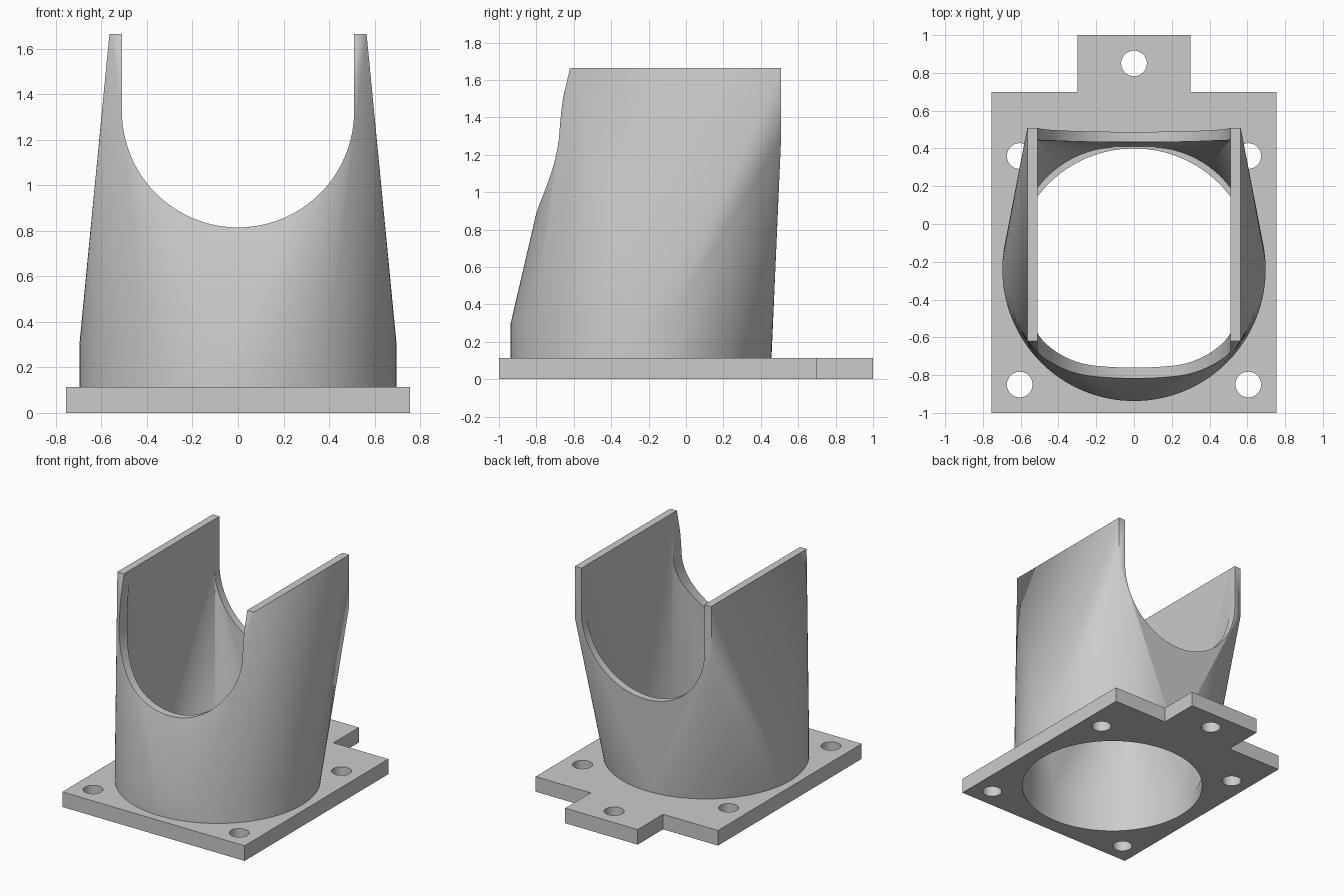
import bpy, bmesh, math
from mathutils import Matrix, Vector

cube = bpy.data.objects.get("Cube")
if cube:
    bpy.data.objects.remove(cube, do_unlink=True)

grey = bpy.data.materials.new("light_grey_plastic")
grey.use_nodes = True
grey.diffuse_color = (0.6, 0.6, 0.6, 1)
grey.node_tree.nodes["Principled BSDF"].inputs["Base Color"].default_value = (0.6, 0.6, 0.6, 1)

PLATE_TOP, HEIGHT = 0.113, 1.665
DUCT_Y = -0.24
SADDLE_R, SADDLE_Z = 0.51, 1.325


def make_object(name, bm):
    bmesh.ops.recalc_face_normals(bm, faces=bm.faces)
    mesh = bpy.data.meshes.new(name)
    bm.to_mesh(mesh)
    bm.free()
    mesh.materials.append(grey)
    obj = bpy.data.objects.new(name, mesh)
    bpy.context.collection.objects.link(obj)
    return obj


def circle(radius, x, y, count):
    steps = [math.tau * i / count for i in range(count)]
    return [(x + radius * math.cos(a), y + radius * math.sin(a)) for a in steps]


def prism(name, outline, low, high, turn=Matrix()):
    """Extrude a flat outline from low to high, then turn it."""
    bm = bmesh.new()
    face = bm.faces.new([bm.verts.new((x, y, low)) for x, y in outline])
    top = bmesh.ops.extrude_face_region(bm, geom=[face])["geom"]
    bmesh.ops.translate(bm, vec=(0, 0, high - low),
                        verts=[v for v in top if isinstance(v, bmesh.types.BMVert)])
    bm.transform(turn)
    return make_object(name, bm)


def round_to_square(name, radius, bottom, half_width, front, back, top):
    """Convex skin from a short round collar to a rectangular block."""
    bm = bmesh.new()
    points = [(x, y, z) for z in (bottom, 0.3) for x, y in circle(radius, 0, DUCT_Y, 128)]
    points += [(x, y, z) for x in (-half_width, half_width)
               for y in (front, back) for z in (1.28, top)]
    for p in points:
        bm.verts.new(p)
    bmesh.ops.convex_hull(bm, input=bm.verts)
    loose = [v for v in bm.verts if not v.link_faces]
    bmesh.ops.delete(bm, geom=loose, context='VERTS')
    bmesh.ops.dissolve_limit(bm, angle_limit=0.001, verts=bm.verts, edges=bm.edges)
    return make_object(name, bm)


def cut(target, cutter):
    mod = target.modifiers.new("cut", 'BOOLEAN')
    mod.operation, mod.solver, mod.object = 'DIFFERENCE', 'EXACT', cutter
    bpy.context.view_layer.objects.active = target
    bpy.ops.object.modifier_apply(modifier=mod.name)
    bpy.data.objects.remove(cutter, do_unlink=True)


# Mounting plate with a rear tab
half = [(0.755, -1), (0.755, 0.7), (0.3, 0.7), (0.3, 1)]
outline = half + [(-x, y) for x, y in reversed(half)]
mounting_plate = prism("mounting_plate", outline, 0, PLATE_TOP)

# Duct opening and screw holes
cut(mounting_plate, prism("opening_cutter", circle(0.64, 0, DUCT_Y, 128), -0.1, 0.3))
for x, y in [(-0.605, -0.85), (0.605, -0.85), (-0.605, 0.36), (0.605, 0.36), (0, 0.85)]:
    cut(mounting_plate, prism("screw_cutter", circle(0.068, x, y, 40), -0.1, 0.3))

# Hollow duct blending from round to rectangular
duct = round_to_square("duct", 0.697, PLATE_TOP, 0.565, -0.62, 0.508, HEIGHT)
cut(duct, round_to_square("duct_cutter", 0.64, -0.1, 0.508, -0.565, 0.45, HEIGHT - 0.01))

# Saddle cut through front and back, leaving two upright walls
arc = [math.pi * (1 + i / 72) for i in range(73)]
saddle = [(SADDLE_R * math.cos(a), SADDLE_Z + SADDLE_R * math.sin(a)) for a in arc]
saddle += [(SADDLE_R, 2), (-SADDLE_R, 2)]
cut(duct, prism("saddle_cutter", saddle, -1.5, 1.5, Matrix.Rotation(math.pi / 2, 4, 'X')))

# Smooth shading with sharp rims
for obj in (mounting_plate, duct):
    bpy.ops.object.select_all(action='DESELECT')
    obj.select_set(True)
    bpy.context.view_layer.objects.active = obj
    bpy.ops.object.shade_smooth_by_angle(angle=math.radians(30))
